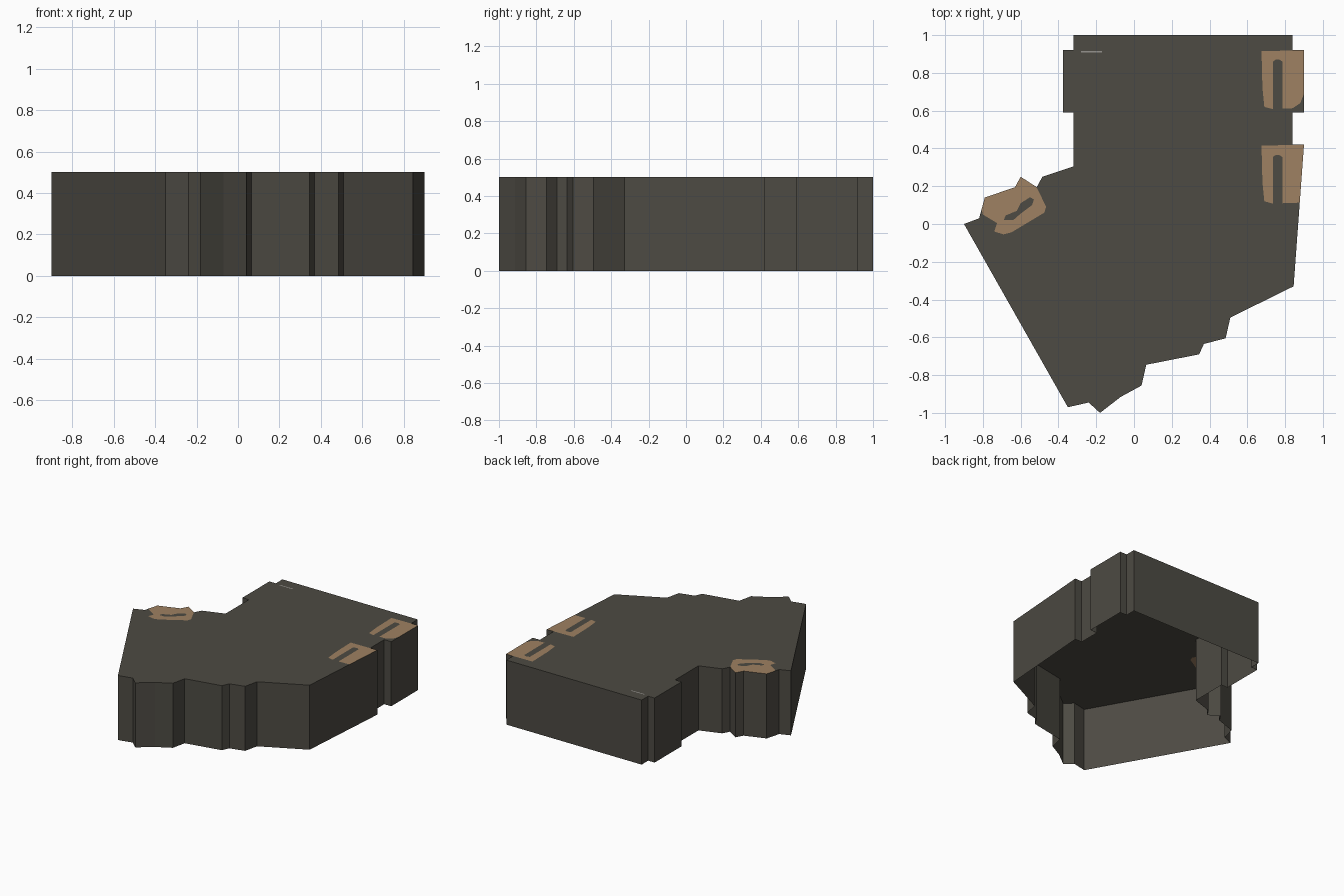
import bpy
from mathutils import Vector
from mathutils.geometry import delaunay_2d_cdt

if "Cube" in bpy.data.objects:
    bpy.data.objects.remove(bpy.data.objects["Cube"])

HEIGHT = 0.5


def material(name, rgb):
    m = bpy.data.materials.new(name)
    m.diffuse_color = (*rgb, 1)
    m.use_nodes = True
    m.node_tree.nodes["Principled BSDF"].inputs["Base Color"].default_value = m.diffuse_color
    return m


dark = material("dark grey stone", (0.074, 0.069, 0.056))
tan = material("tan paint", (0.342, 0.220, 0.122))
pale = material("pale grey mark", (0.30, 0.29, 0.27))


def make_object(name, verts, faces, mats, slots=None):
    mesh = bpy.data.meshes.new(name)
    mesh.from_pydata(verts, [], faces)
    for m in mats:
        mesh.materials.append(m)
    if slots:
        for poly, s in zip(mesh.polygons, slots):
            poly.material_index = s
    ob = bpy.data.objects.new(name, mesh)
    bpy.context.collection.objects.link(ob)
    return ob


def ccw(pts):
    area = sum(a[0] * b[1] - b[0] * a[1] for a, b in zip(pts, pts[1:] + pts[:1]))
    return pts if area > 0 else pts[::-1]


# Ground plan, clockwise from the back left corner
plan = ccw([
    (-.32, 1), (.84, 1), (.84, .92), (.90, .92), (.90, .59), (.84, .59),
    (.84, .42), (.90, .42), (.845, -.33), (.51, -.495), (.485, -.605),
    (.37, -.635), (.345, -.69), (.065, -.745), (.04, -.855), (-.07, -.915),
    (-.18, -1), (-.24, -.945), (-.35, -.97), (-.90, 0), (-.82, .03),
    (-.79, .14), (-.63, .195), (-.60, .25), (-.515, .195), (-.485, .25),
    (-.32, .305), (-.32, .59), (-.375, .59), (-.375, .92), (-.32, .92)])

# Painted patches (tan = 1, pale = 2) and the dark slots inside them (0)
patches = [
    (1, [(.675, .915), (.90, .92), (.90, .69), (.88, .64), (.84, .613),
         (.735, .608), (.69, .62), (.68, .72)]),
    (1, [(.675, .415), (.90, .42), (.878, .113), (.735, .108), (.69, .12),
         (.68, .22)]),
    (1, [(-.79, .14), (-.63, .195), (-.60, .25), (-.515, .195), (-.465, .09),
         (-.475, .06), (-.65, -.045), (-.69, -.055), (-.74, -.04), (-.725, .005),
         (-.80, .05), (-.81, .09)]),
    (0, [(.735, .59), (.735, .86), (.75, .87), (.77, .87), (.785, .86), (.785, .59)]),
    (0, [(.735, .09), (.735, .355), (.75, .365), (.77, .365), (.785, .355), (.785, .09)]),
    (0, [(-.69, .02), (-.68, .045), (-.62, .07), (-.60, .11), (-.55, .142),
         (-.53, .13), (-.54, .10), (-.60, .055), (-.64, .02)]),
    (2, [(-.28, .907), (-.17, .907), (-.17, .916), (-.28, .916)]),
]

# Roof: flat sheet with the patches cut into it
points, loops = [], []
for poly in [plan] + [ccw(p) for _, p in patches]:
    loops.append(list(range(len(points), len(points) + len(poly))))
    points += [Vector(p) for p in poly]
cv, _, cf, _, _, origin = delaunay_2d_cdt(points, [], loops, 1, 1e-5)
faces, slots = [], []
for face, src in zip(cf, origin):
    if 0 in src:
        faces.append(list(face))
        top = max(src)
        slots.append(patches[top - 1][0] if top else 0)
make_object("roof", [(v.x, v.y, HEIGHT) for v in cv], faces, [dark, tan, pale], slots)

# Walls: the plan dropped to the ground, open underneath
n = len(plan)
ring = [(x, y, z) for z in (0, HEIGHT) for x, y in plan]
quads = [(i, (i + 1) % n, (i + 1) % n + n, i + n) for i in range(n)]
make_object("outer_walls", ring, quads, [dark])
